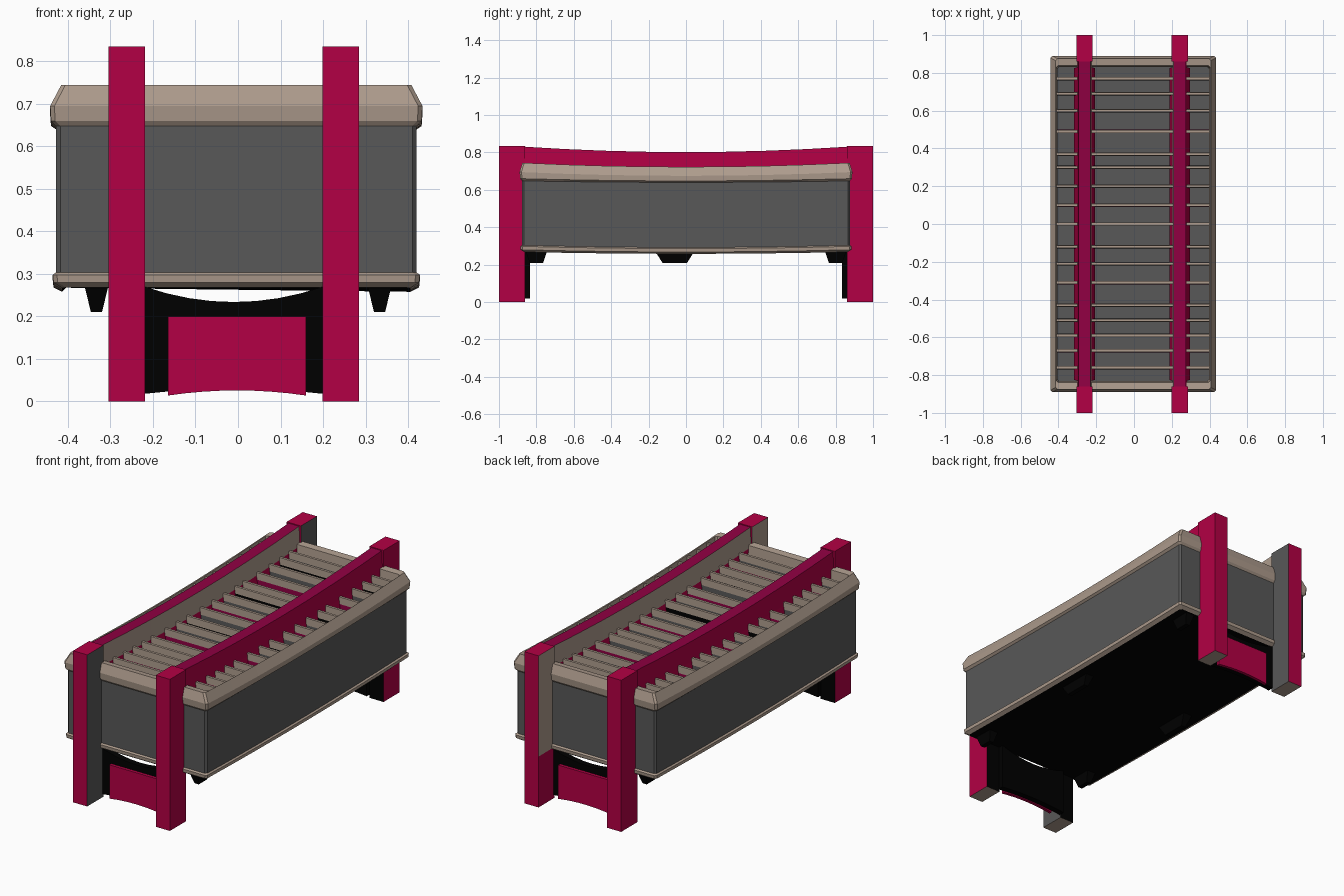
import bpy, bmesh

cube = bpy.data.objects.get("Cube")
if cube:
    bpy.data.objects.remove(cube, do_unlink=True)


def material(name, rgb):
    m = bpy.data.materials.new(name)
    m.use_nodes = True
    m.diffuse_color = (*rgb, 1)
    m.node_tree.nodes["Principled BSDF"].inputs["Base Color"].default_value = (*rgb, 1)
    return m


MAGENTA, DEEP, GREY, TAN, BLACK = range(5)
MATERIALS = [
    material("magenta", (0.45, 0.0, 0.058)),
    material("deep magenta", (0.28, 0.0, 0.055)),
    material("slate grey", (0.098, 0.098, 0.098)),
    material("warm tan", (0.42, 0.33, 0.265)),
    material("black", (0.0, 0.0, 0.0)),
]


def loft(name, rings, bands, start, end):
    """Skin closed rings; bands gives one colour per gap, start and end colour the caps."""
    bm = bmesh.new()
    loops = [[bm.verts.new(p) for p in ring] for ring in rings]
    n = len(loops[0])
    for a, b, colour in zip(loops, loops[1:], bands):
        for i in range(n):
            j = (i + 1) % n
            bm.faces.new((a[i], a[j], b[j], b[i])).material_index = colour
    bm.faces.new(loops[0][::-1]).material_index = start
    bm.faces.new(loops[-1]).material_index = end
    bmesh.ops.recalc_face_normals(bm, faces=bm.faces[:])
    mesh = bpy.data.meshes.new(name)
    bm.to_mesh(mesh)
    bm.free()
    for m in MATERIALS:
        mesh.materials.append(m)
    obj = bpy.data.objects.new(name, mesh)
    bpy.context.collection.objects.link(obj)
    return obj


def rect(cx, cy, w, d, z):
    return [(cx - w, cy - d, z), (cx + w, cy - d, z), (cx + w, cy + d, z), (cx - w, cy + d, z)]


def paint(obj, colour, rule):
    for f in obj.data.polygons:
        if rule(f):
            f.material_index = colour


def sag(y, depth):
    return depth * max(0, 1 - (y / 0.88) ** 2)


# Hollow trough with rolled top and bottom trim, small chamfers and a gentle bow
STEPS = [i / 4 for i in range(-4, 5)]


def body_ring(hx, hy, z, depth):
    c = 0.01
    side = [(hx, t * (hy - c)) for t in STEPS]
    outline = side + [(hx - c, hy), (c - hx, hy)]
    outline += [(-x, y) for x, y in reversed(side)] + [(c - hx, -hy), (hx - c, -hy)]
    return [(x - 0.004, y, z - sag(y, depth)) for x, y in outline]


loft("trough_body", [
    body_ring(0.41, 0.865, 0.268, 0.01),
    body_ring(0.43, 0.884, 0.28, 0.012),
    body_ring(0.432, 0.886, 0.298, 0.012),
    body_ring(0.424, 0.877, 0.304, 0.012),
    body_ring(0.424, 0.877, 0.648, 0.008),
    body_ring(0.436, 0.886, 0.66, 0.012),
    body_ring(0.438, 0.89, 0.695, 0.02),
    body_ring(0.412, 0.875, 0.745, 0.022),
    body_ring(0.408, 0.838, 0.742, 0.022),
    body_ring(0.402, 0.832, 0.65, 0.02),
    body_ring(0.402, 0.832, 0.31, 0.012),
], [TAN, TAN, TAN, GREY, TAN, TAN, TAN, TAN, TAN, GREY], BLACK, GREY)

# Upright cross slats, tan above and darker towards the foot
SLATS = (-0.76, -0.67, -0.59, -0.51, -0.43, -0.31, -0.21, -0.12, 0,
         0.1, 0.2, 0.3, 0.37, 0.49, 0.6, 0.69, 0.77)
FEET = (GREY, DEEP, GREY, BLACK)
for i, y in enumerate(SLATS):
    drop = sag(y, 0.02)
    foot = FEET[i % 4]
    rings = [rect(-0.004, y, 0.405, d, z - drop)
             for d, z in ((0.009, 0.60), (0.008, 0.697), (0.007, 0.735))]
    loft(f"slat_{i + 1}", rings, [foot, TAN], foot, TAN)

for side, cx in (("right", -0.262), ("left", 0.242)):
    inward = 1 if cx < 0 else -1

    # Bowed top rail with a flared foot
    rings = []
    for t in STEPS:
        y = t * 0.862
        drop = sag(y, 0.03)
        half = ((0.055, 0.60), (0.037, 0.725 - drop), (0.032, 0.832 - drop))
        rings.append([(cx - w, y, z) for w, z in half]
                     + [(cx + w, y, z) for w, z in reversed(half)])
    # Straight ends that pass over the trim without poking through the walls
    rail = loft(f"{side}_rail", rings[1:-1], [MAGENTA] * 6, MAGENTA, MAGENTA)
    paint(rail, DEEP, lambda f: f.normal.z > 0.9)
    paint(rail, TAN, lambda f: f.normal.x * inward > 0.9 and f.center.z > 0.72)
    for end, s in (("front", -1), ("back", 1)):
        inner, outer = 0.862 * 0.75, 0.862
        rings = []
        for y, low in ((inner, 0.60), (0.825, 0.60), (0.83, 0.70), (outer, 0.70)):
            drop = sag(y, 0.03)
            half = ((0.055 if low < 0.65 else 0.038, low),
                    (0.037, 0.725 - drop), (0.032, 0.832 - drop))
            rings.append([(cx - w, s * y, z) for w, z in half]
                         + [(cx + w, s * y, z) for w, z in reversed(half)])
        tip = loft(f"{end}_{side}_rail_end", rings, [MAGENTA] * 3, MAGENTA, MAGENTA)
        paint(tip, DEEP, lambda f: f.normal.z > 0.9)
        paint(tip, TAN, lambda f: f.normal.x * inward > 0.9 and f.center.z > 0.74)

    # End posts, with differently coloured inner faces and pale feet
    for end, s in (("front", -1), ("back", 1)):
        rings = [rect(cx, s * 0.93, 0.043, 0.07, z) for z in (0, 0.28, 0.835)]
        post = loft(f"{end}_{side}_post", rings, [MAGENTA] * 2, TAN, MAGENTA)
        paint(post, BLACK, lambda f: f.normal.y * s < -0.9 and f.center.z < 0.28)
        if cx < 0:
            paint(post, GREY, lambda f: f.normal.x > 0.9)
        else:
            paint(post, TAN, lambda f: f.normal.x < -0.9 and f.center.z > 0.28)

    # Tapered blocks under the long edges
    for place, y, d in (("front", -0.80, 0.06), ("middle", -0.06, 0.11), ("back", 0.80, 0.06)):
        x = -inward * 0.333
        rings = [rect(x, y, 0.013, d * 0.6, 0.21), rect(x, y, 0.03, d, 0.28)]
        loft(f"{place}_{side}_block", rings, [BLACK], BLACK, BLACK)


def board(name, x0, x1, y0, y1, low, high, dip, colour):
    rings = []
    for t in STEPS:
        x = (x0 + x1) / 2 + t * (x1 - x0) / 2
        curve = 1 - t * t
        z0, z1 = low + 0.012 * curve, high - dip * curve
        rings.append([(x, y0, z0), (x, y1, z0), (x, y1, z1), (x, y0, z1)])
    loft(name, rings, [colour] * 8, colour, colour)


# Low end panels: dark arched board with a magenta face
for end, s in (("front", -1), ("back", 1)):
    board(f"{end}_lower_board", -0.22, 0.20, s * 0.835, s * 0.868, 0.018, 0.27, 0.036, BLACK)
    board(f"{end}_lower_face", -0.165, 0.16, s * 0.868, s * 0.885, 0.014, 0.20, 0, MAGENTA)
